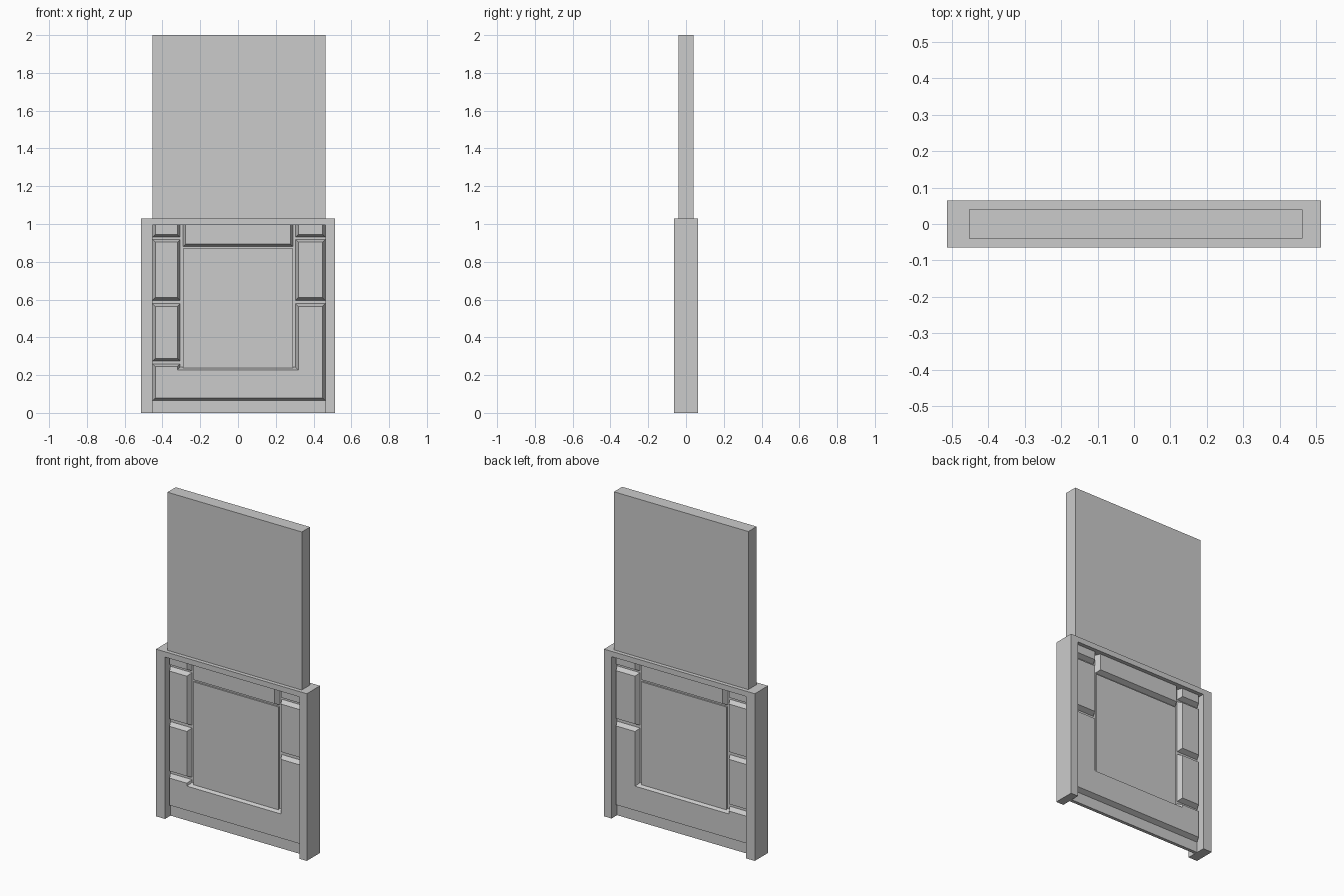
import bpy, bmesh
from mathutils import Vector

if "Cube" in bpy.data.objects:
    bpy.data.objects.remove(bpy.data.objects["Cube"])

BASE, CENTRE, FACE, FRAME = 0.01, 0.02, 0.04, 0.064   # half depths in y
BEVEL = 0.014
LEFT, RIGHT = -0.452, 0.462


def inset(points, d):
    """Mitred inward offset of a counter-clockwise right-angled outline."""
    pts = [Vector(p) for p in points]
    out = []
    for i, p in enumerate(pts):
        a = (p - pts[i - 1]).normalized()
        b = (pts[(i + 1) % len(pts)] - p).normalized()
        out.append(p + d * (Vector((-a.y, a.x)) + Vector((-b.y, b.x))))
    return out


def loft(name, layers):
    """Join (outline, y) layers into one closed solid."""
    bm = bmesh.new()
    rings = [[bm.verts.new((p[0], y, p[1])) for p in pts] for pts, y in layers]
    for r, s in zip(rings, rings[1:]):
        for i in range(len(r)):
            j = (i + 1) % len(r)
            bm.faces.new((r[i], r[j], s[j], s[i]))
    bm.faces.new(rings[0])
    bm.faces.new(rings[-1])
    bmesh.ops.recalc_face_normals(bm, faces=bm.faces)
    mesh = bpy.data.meshes.new(name)
    bm.to_mesh(mesh)
    bm.free()
    obj = bpy.data.objects.new(name, mesh)
    bpy.context.collection.objects.link(obj)
    return obj


def rect(x0, x1, z0, z1):
    return [(x0, z0), (x1, z0), (x1, z1), (x0, z1)]


def slab(name, points, half):
    loft(name, [(points, -half), (points, half)])


def raised_panel(name, points):
    """Panel with sloping edges, the same on the front and back."""
    face = inset(points, BEVEL)
    loft(name, [(face, -FACE), (points, -BASE), (points, BASE), (face, FACE)])


# Outer doorway frame: two posts and a lintel
slab("door_frame", [(-0.513, 0), (LEFT, 0), (LEFT, 0.995), (RIGHT, 0.995),
                    (RIGHT, 0), (0.513, 0), (0.513, 1.028), (-0.513, 1.028)], FRAME)

# Plain upper slab, thin core and recessed centre plate
slab("upper_slab", rect(LEFT, RIGHT, 1.0, 2.0), FACE)
slab("door_core", rect(LEFT, RIGHT, 0, 1.0), BASE)
slab("centre_plate", rect(-0.29, 0.29, 0.236, 0.87), CENTRE)

# Stepped lower panel with a tall right leg
raised_panel("lower_panel", [(LEFT, 0.065), (RIGHT, 0.065), (RIGHT, 0.578),
                             (0.305, 0.578), (0.305, 0.242), (-0.306, 0.242),
                             (-0.306, 0.26), (LEFT, 0.26)])

# Side panels
for x0, x1, side, spans in (
        (LEFT, -0.306, "left", ((0.275, 0.578), (0.596, 0.918), (0.93, 1.012))),
        (0.305, RIGHT, "right", ((0.596, 0.918), (0.93, 1.012)))):
    for i, (z0, z1) in enumerate(spans):
        raised_panel(f"{side}_panel_{i + 1}", rect(x0, x1, z0, z1))

# Top centre panel
raised_panel("top_panel", rect(-0.292, 0.292, 0.88, 1.012))
